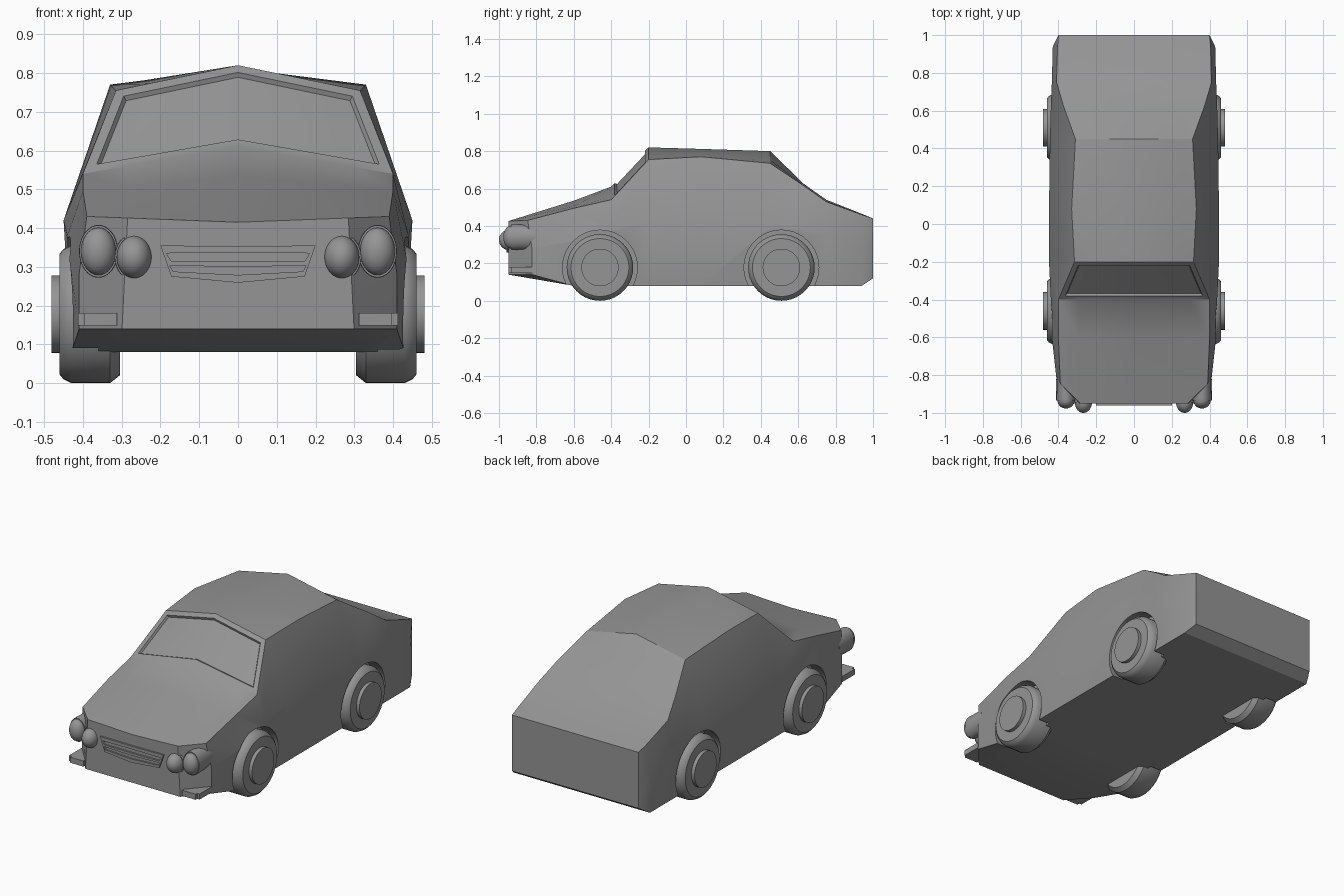
import bpy, bmesh, math
from mathutils import Matrix, Vector

cube = bpy.data.objects.get("Cube")
if cube:
    bpy.data.objects.remove(cube, do_unlink=True)

# One plain grey for the whole car
grey = bpy.data.materials.new("plain_grey")
grey.use_nodes = True
colour = (0.3, 0.3, 0.3, 1)
grey.diffuse_color = colour
grey.node_tree.nodes["Principled BSDF"].inputs["Base Color"].default_value = colour


def make_object(name, bm):
    bmesh.ops.recalc_face_normals(bm, faces=bm.faces[:])
    mesh = bpy.data.meshes.new(name)
    bm.to_mesh(mesh)
    bm.free()
    obj = bpy.data.objects.new(name, mesh)
    bpy.context.collection.objects.link(obj)
    mesh.materials.append(grey)
    return obj


def activate(obj):
    bpy.ops.object.select_all(action='DESELECT')
    obj.select_set(True)
    bpy.context.view_layer.objects.active = obj


def smooth(obj, angle=28):
    activate(obj)
    bpy.ops.object.shade_smooth_by_angle(angle=math.radians(angle))


def cut(obj, cutter):
    cutter.hide_render = True
    mod = obj.modifiers.new("cut", 'BOOLEAN')
    mod.operation = 'DIFFERENCE'
    mod.solver = 'EXACT'
    mod.object = cutter
    activate(obj)
    bpy.ops.object.modifier_apply(modifier=mod.name)
    bpy.data.objects.remove(cutter, do_unlink=True)


def lathe(name, profile, origin, axis, stretch=(1, 1, 1), steps=40):
    """Spin (radius, distance) points around an axis through the origin."""
    axis = Vector(axis)
    side = axis.orthogonal().normalized()
    bm = bmesh.new()
    verts = [bm.verts.new(side * r + axis * d) for r, d in profile]
    edges = [bm.edges.new(pair) for pair in zip(verts, verts[1:])]
    bmesh.ops.spin(bm, geom=verts + edges, cent=(0, 0, 0), axis=axis,
                   angle=math.tau, steps=steps)
    bmesh.ops.remove_doubles(bm, verts=bm.verts[:], dist=0.0001)
    bmesh.ops.scale(bm, verts=bm.verts[:], vec=stretch)
    bmesh.ops.translate(bm, verts=bm.verts[:], vec=origin)
    return make_object(name, bm)


def prism(name, half, front, back):
    """Extrude a left-right symmetric (x, z) outline along y."""
    outline = half + [(-x, z) for x, z in reversed(half) if x > 0]
    bm = bmesh.new()
    face = bm.faces.new([bm.verts.new((x, front, z)) for x, z in outline])
    grown = bmesh.ops.extrude_face_region(bm, geom=[face])["geom"]
    moved = [v for v in grown if isinstance(v, bmesh.types.BMVert)]
    bmesh.ops.translate(bm, verts=moved, vec=(0, back - front, 0))
    return make_object(name, bm)


# Body: y, floor z, floor x, belt x, belt z, edge x, edge z, centre top z
stations = [
    (-.95, .14, .41, .41, .28, .39, .43, .415),
    (-.6, .08, .43, .435, .32, .4, .495, .535),
    (-.4, .08, .43, .44, .38, .4, .54, .61),
    (-.2, .08, .43, .45, .42, .315, .755, .82),
    (.08, .08, .43, .45, .42, .33, .77, .812),
    (.45, .08, .43, .445, .4, .31, .735, .8),
    (.63, .08, .43, .44, .38, .375, .615, .625),
    (.75, .08, .43, .435, .36, .41, .53, .54),
    (.94, .08, .43, .43, .3, .405, .46, .465),
    (1, .12, .4, .4, .28, .4, .44, .44),
]
INNER = .73
bm = bmesh.new()
rings = []
for i, (y, zb, xb, xm, zm, xe, ze, zt) in enumerate(stations):
    z_in = zt + (ze - zt) * INNER
    half = [(0, zb), (xb * INNER, zb), (xb, zb), (xm, zm),
            (xe, ze), (xe * INNER, z_in), (0, zt)]
    ring = half + [(-x, z) for x, z in half[-2:0:-1]]
    # The nose sweeps back towards its corners
    sweep = 1.15 if i == 0 else 0
    rings.append([bm.verts.new((x, y + sweep * max(0, abs(x) - .3), z))
                  for x, z in ring])
count = len(rings[0])
windscreen = []
for i, (a, b) in enumerate(zip(rings, rings[1:])):
    for j in range(count):
        k = (j + 1) % count
        face = bm.faces.new((a[j], a[k], b[k], b[j]))
        if i == 2 and 4 <= j <= 7:
            windscreen.append(face)
for ring in (rings[0], rings[-1]):
    for s in (1, -1):
        p = [ring[s * n] for n in range(7)]
        bm.faces.new((p[0], p[1], p[5], p[6]))
        bm.faces.new((p[1], p[2], p[3]))
        bm.faces.new((p[1], p[3], p[4], p[5]))
bmesh.ops.recalc_face_normals(bm, faces=bm.faces[:])
# Sunken windscreen inside its frame
bmesh.ops.inset_region(bm, faces=windscreen, thickness=.026, use_even_offset=True)
bmesh.ops.inset_region(bm, faces=windscreen, thickness=.006, depth=-.012,
                       use_even_offset=True)
body = make_object("body", bm)

# Wheels in their arches
wheel_profile = [(0, .305), (.158, .305), (.178, .33), (.178, .43), (.168, .45),
                 (.155, .461), (.1, .461), (.1, .481), (0, .481)]
arch_profile = [(0, .36), (.2, .36), (.2, .55), (0, .55)]
for side, sign in (("left", 1), ("right", -1)):
    for end, y in (("front", -.46), ("rear", .51)):
        hub = (0, y, .178)
        cut(body, lathe("arch_cutter", arch_profile, hub, (sign, 0, 0)))
        smooth(lathe(f"{end}_{side}_wheel", wheel_profile, hub, (sign, 0, 0)))
smooth(body)

# Headlights: domed oval lenses in short housings
dome = [(math.cos(a), math.sin(a)) for a in
        (math.radians(d) for d in range(0, 91, 10))]
for side, sign in (("left", 1), ("right", -1)):
    for place, x, y, z, tall, deep in (("outer", .36, -.935, .34, .064, .042),
                                       ("inner", .268, -.945, .325, .057, .055)):
        lens = [(.045 * r, deep * d) for r, d in dome]
        profile = [(0, -.13), (.047, -.13), (.05, -.01), (.049, 0)] + lens
        smooth(lathe(f"{place}_{side}_headlight", profile, (sign * x, y, z),
                     (0, -1, 0), (1, 1, tall / .047)), 40)

# Grille plate with two slots
grille = prism("grille", [(0, .353), (.2, .355), (.172, .275), (0, .259)],
               -.96, -.945)
for slot in ([(0, .336), (.185, .335), (.172, .315), (0, .314)],
             [(0, .299), (.176, .304), (.168, .288), (0, .279)]):
    cut(grille, prism("slot_cutter", slot, -.98, -.951))

# Bumper blocks at the nose corners
for side, sign in (("left", 1), ("right", -1)):
    bm = bmesh.new()
    bmesh.ops.create_cube(bm, size=1, matrix=Matrix.Translation(
        (sign * .355, -.885, .165)) @ Matrix.Diagonal((.115, .13, .032, 1)))
    front = [e for e in bm.edges
             if all(v.co.y < -.9 for v in e.verts)
             and abs(e.verts[0].co.z - e.verts[1].co.z) > .01]
    bmesh.ops.bevel(bm, geom=front, offset=.015, segments=2, affect='EDGES')
    make_object(f"{side}_bumper", bm)
